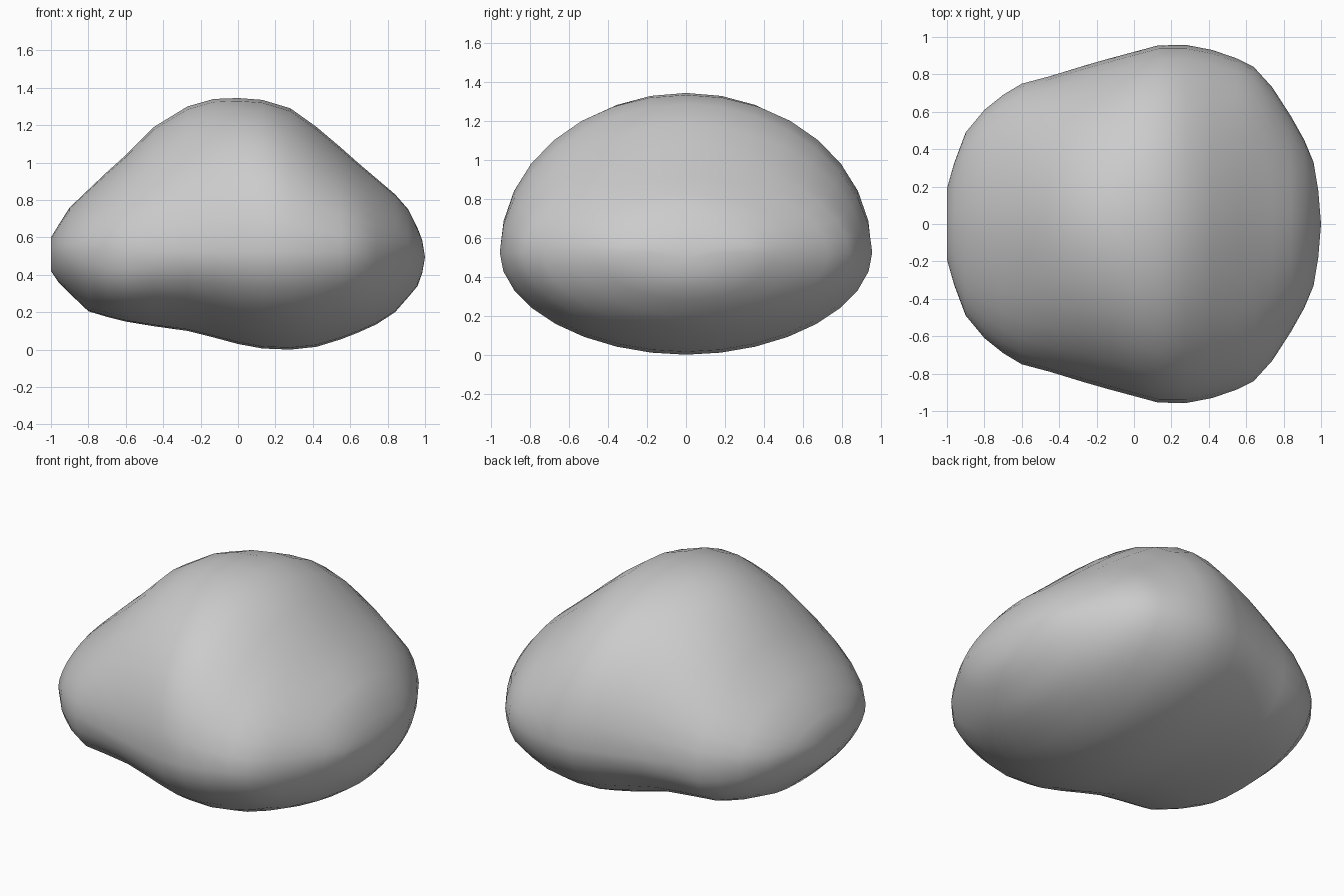
import bpy, bmesh
from math import cos, sin, pi, exp

if "Cube" in bpy.data.objects:
    bpy.data.objects.remove(bpy.data.objects["Cube"])

SEGMENTS = 32
MID = 0.525  # height of the widest line

# Cross-sections along x: x, half width, bottom, top
SECTIONS = [
    (-1.00, 0.19, 0.42, 0.60), (-0.96, 0.33, 0.36, 0.665),
    (-0.90, 0.49, 0.30, 0.76), (-0.80, 0.61, 0.205, 0.855),
    (-0.70, 0.69, 0.175, 0.95), (-0.60, 0.75, 0.15, 1.04),
    (-0.45, 0.79, 0.125, 1.19), (-0.27, 0.845, 0.10, 1.30),
    (-0.13, 0.885, 0.065, 1.34), (0.00, 0.92, 0.03, 1.345),
    (0.13, 0.955, 0.006, 1.335), (0.28, 0.957, 0.0, 1.29),
    (0.42, 0.93, 0.015, 1.19), (0.55, 0.885, 0.055, 1.08),
    (0.64, 0.84, 0.09, 1.00), (0.74, 0.73, 0.135, 0.915),
    (0.84, 0.575, 0.20, 0.83), (0.91, 0.45, 0.28, 0.75),
    (0.96, 0.33, 0.34, 0.65), (0.985, 0.18, 0.41, 0.585),
]


def spow(v, p):
    return abs(v) ** p * (1 if v >= 0 else -1)


def make_ring(bm, x, width, bottom, top):
    # Crown is fuller at the ridge, underside is fuller at the left lobe
    n_top = 1.85 + 0.2 * exp(-((x - 0.08) / 0.2) ** 2)
    n_low = 1.94 + 0.5 * exp(-((x + 0.65) / 0.22) ** 2)
    ring = []
    for i in range(SEGMENTS):
        a = 2 * pi * i / SEGMENTS
        c, s = cos(a), sin(a)
        n, height = (n_top, top - MID) if s >= 0 else (n_low, MID - bottom)
        ring.append(bm.verts.new((x, width * spow(c, 2 / n),
                                  MID + height * spow(s, 2 / n))))
    return ring


def cap(bm, ring, point):
    pole = bm.verts.new(point)
    for i in range(SEGMENTS):
        bm.faces.new((ring[i], ring[(i + 1) % SEGMENTS], pole))


# Boulder body lofted through the sections
bm = bmesh.new()
rings = [make_ring(bm, *s) for s in SECTIONS]
for a, b in zip(rings, rings[1:]):
    for i in range(SEGMENTS):
        j = (i + 1) % SEGMENTS
        bm.faces.new((a[i], a[j], b[j], b[i]))

# Rounded ends
cap(bm, rings[0], (-1.0, 0, 0.51))
cap(bm, rings[-1], (1.0, 0, 0.495))
bmesh.ops.recalc_face_normals(bm, faces=bm.faces)
for f in bm.faces:
    f.smooth = True

mesh = bpy.data.meshes.new("boulder")
bm.to_mesh(mesh)
bm.free()
boulder = bpy.data.objects.new("boulder", mesh)
bpy.context.collection.objects.link(boulder)
